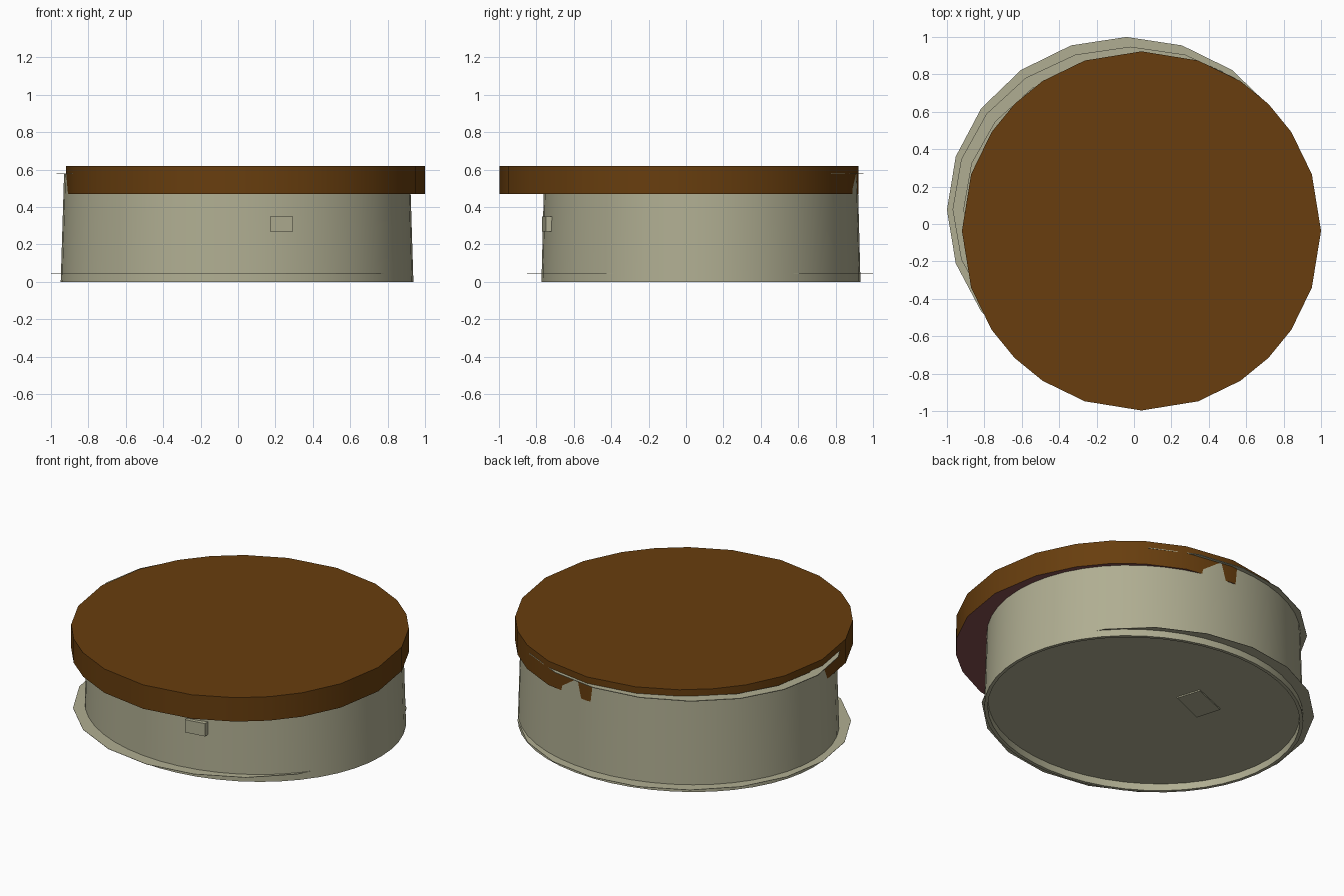
import bpy, math

if "Cube" in bpy.data.objects:
    bpy.data.objects.remove(bpy.data.objects["Cube"])

def mat(name, col):
    m = bpy.data.materials.new(name)
    m.diffuse_color = (*col, 1)
    m.use_nodes = True
    m.node_tree.nodes["Principled BSDF"].inputs["Base Color"].default_value = m.diffuse_color
    return m

CREAM = mat("pale_khaki", (0.434, 0.423, 0.287))
BROWN = mat("lid_brown", (0.138, 0.048, 0.0044))
MAROON = mat("lid_underside_maroon", (0.24, 0.08, 0.08))

def make(name, verts, faces, mats, smooth=False):
    me = bpy.data.meshes.new(name)
    me.from_pydata(verts, [], faces)
    for m in mats:
        me.materials.append(m)
    ob = bpy.data.objects.new(name, me)
    bpy.context.collection.objects.link(ob)
    if smooth:
        bpy.context.view_layer.objects.active = ob
        ob.select_set(True)
        bpy.ops.object.shade_smooth_by_angle(angle=math.radians(35))
        ob.select_set(False)
    return ob

def ring(cx, cy, rx, ry, z, angles):
    return [(cx + rx * math.cos(math.radians(a)), cy + ry * math.sin(math.radians(a)), z)
            for a in angles]

def bridge(n, rings, closed=False):
    faces = []
    for r in range(rings if closed else rings - 1):
        a, b = r * n, ((r + 1) % rings) * n
        faces += [(a + i, a + (i + 1) % n, b + (i + 1) % n, b + i) for i in range(n)]
    return faces

def steps(n):
    return [360 * i / n for i in range(n)]

# lid: 24-sided solid cap with unevenly spaced corners
lid_angles = [q + a for q in (0, 90, 180, 270) for a in (0, 18.4, 33.4, 45, 56.6, 71.6)]
verts = ring(0.04, -0.037, 0.96, 0.96, 0.47, lid_angles) + ring(0.04, -0.037, 0.96, 0.96, 0.62, lid_angles)
faces = bridge(24, 2) + [tuple(range(24, 48)), tuple(reversed(range(24)))]
lid = make("lid", verts, faces, [BROWN, MAROON], True)
lid.data.polygons[-1].material_index = 1

# body wall: thin oval tube, slightly narrower at the top
N = 48
A = steps(N)
verts = (ring(-0.005, 0.08, 0.943, 0.853, 0.0, A) + ring(-0.005, 0.08, 0.925, 0.838, 0.58, A)
         + ring(-0.005, 0.08, 0.905, 0.818, 0.58, A) + ring(-0.005, 0.08, 0.923, 0.833, 0.0, A))
make("body_wall", verts, bridge(N, 4, True), [CREAM], True)

# flat 20-sided base plate that sticks out past the wall
A = steps(20)
verts = ring(-0.04, 0.075, 0.96, 0.925, 0.043, A) + ring(-0.04, 0.075, 0.96, 0.925, 0.045, A)
faces = bridge(20, 2) + [tuple(range(20, 40)), tuple(reversed(range(20)))]
make("base_plate", verts, faces, [CREAM])

# thin rim at the top of the wall, showing past the lid at the back left
verts = (ring(-0.02, 0.078, 0.95, 0.87, 0.576, A) + ring(-0.02, 0.078, 0.95, 0.87, 0.58, A)
         + ring(-0.02, 0.078, 0.89, 0.80, 0.58, A) + ring(-0.02, 0.078, 0.89, 0.80, 0.576, A))
make("top_rim", verts, bridge(20, 4, True), [CREAM])

def box(name, corners, offset, material):
    far = [tuple(c[i] + offset[i] for i in range(3)) for c in corners]
    faces = bridge(4, 2) + [(4, 5, 6, 7), (3, 2, 1, 0)]
    return make(name, list(corners) + far, faces, [material])

# small square tab on the front and square pad under the base
box("front_tab", [(0.17, -0.735, 0.27), (0.17, -0.735, 0.35), (0.295, -0.715, 0.35), (0.295, -0.715, 0.27)],
    (0, -0.034, 0), CREAM)
box("base_pad", [(-0.073, 0.294, 0.043), (-0.12, 0.44, 0.043), (-0.345, 0.35, 0.043), (-0.30, 0.196, 0.043)],
    (0, 0, -0.008), CREAM)
